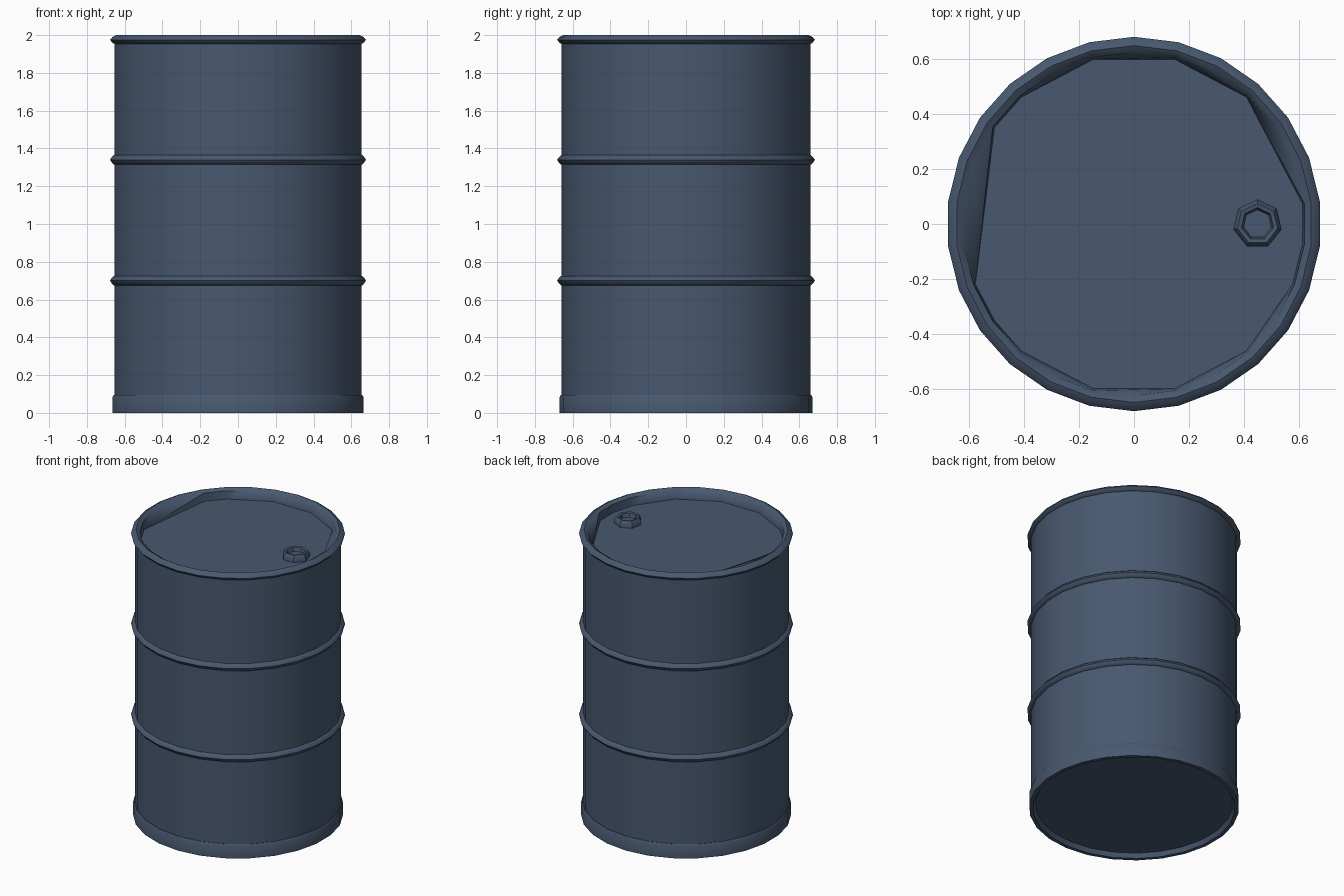
import bpy, bmesh, math

default = bpy.data.objects.get("Cube")
if default:
    bpy.data.objects.remove(default, do_unlink=True)

paint = bpy.data.materials.new("slate blue paint")
paint.use_nodes = True
COLOUR = (0.065, 0.098, 0.16, 1)
paint.diffuse_color = COLOUR
paint.node_tree.nodes["Principled BSDF"].inputs["Base Color"].default_value = COLOUR

SIDES = 26


def ring(bm, radius, z, sides=SIDES, x=0.0, keep=None):
    """Circle of vertices, clockwise from the back; keep picks a few of them."""
    verts = []
    for k in keep or range(sides):
        a = math.pi / 2 - math.tau * k / sides
        verts.append(bm.verts.new((x + radius * math.cos(a), radius * math.sin(a), z)))
    return verts


def skin(bm, a, b):
    """Quads between two rings of equal size."""
    for i in range(len(a)):
        j = (i + 1) % len(a)
        bm.faces.new((a[i], a[j], b[j], b[i]))


def finish(name, bm, angle=35):
    bmesh.ops.recalc_face_normals(bm, faces=bm.faces[:])
    mesh = bpy.data.meshes.new(name)
    bm.to_mesh(mesh)
    bm.free()
    mesh.materials.append(paint)
    obj = bpy.data.objects.new(name, mesh)
    bpy.context.collection.objects.link(obj)
    bpy.ops.object.select_all(action="DESELECT")
    obj.select_set(True)
    bpy.context.view_layer.objects.active = obj
    bpy.ops.object.shade_smooth_by_angle(angle=math.radians(angle))
    return obj


def lathe(name, profile, closed=False, cap_end=False, sides=SIDES, x=0.0, angle=35):
    bm = bmesh.new()
    rings = [ring(bm, r, z, sides, x) for r, z in profile]
    for a, b in zip(rings, rings[1:]):
        skin(bm, a, b)
    if closed:
        skin(bm, rings[-1], rings[0])
    if cap_end:
        bm.faces.new(rings[-1])
    return finish(name, bm, angle)


# Drum wall
lathe("drum_wall", [(0.658, 0.05), (0.658, 1.97)])

# Two rolling hoops
for name, z in (("lower_hoop", 0.70), ("upper_hoop", 1.34)):
    lathe(name, [(0.65, z - 0.025), (0.662, z - 0.025), (0.675, z - 0.012), (0.682, z),
                 (0.675, z + 0.012), (0.662, z + 0.025), (0.65, z + 0.025)], angle=50)

# Base band with a recessed bottom
lathe("base_band", [(0.655, 0.096), (0.662, 0.096), (0.67, 0.082), (0.67, 0),
                    (0.645, 0), (0.63, 0.03)], cap_end=True)

# Top rim, its sloping inner wall and the recessed many-sided lid
bm = bmesh.new()
rim = [ring(bm, r, z) for r, z in ((0.655, 1.953), (0.668, 1.957), (0.682, 1.975),
                                   (0.67, 1.99), (0.65, 2.0), (0.625, 1.985))]
for a, b in zip(rim, rim[1:]):
    skin(bm, a, b)
corners = [1, 3, 6, 7, 8, 10, 12, 14, 16, 17, 18, 22, 23, 25]
lid = ring(bm, 0.618, 1.93, keep=corners)
for i, start in enumerate(corners):
    end = corners[(i + 1) % len(corners)]
    steps = (end - start) % SIDES
    # fan the rim edges down to the start corner, then close on the lid edge
    for s in range(steps):
        p, q = rim[-1][(start + s) % SIDES], rim[-1][(start + s + 1) % SIDES]
        bm.faces.new((p, q, lid[i]))
    bm.faces.new((rim[-1][end], lid[(i + 1) % len(lid)], lid[i]))
bm.faces.new(lid)
finish("top_rim_and_lid", bm, 45)

# Filler bung with a shallow socket
lathe("filler_bung", [(0.09, 1.928), (0.09, 1.955), (0.075, 1.975), (0.06, 1.972),
                      (0.052, 1.945)], cap_end=True, sides=7, x=0.45, angle=40)
